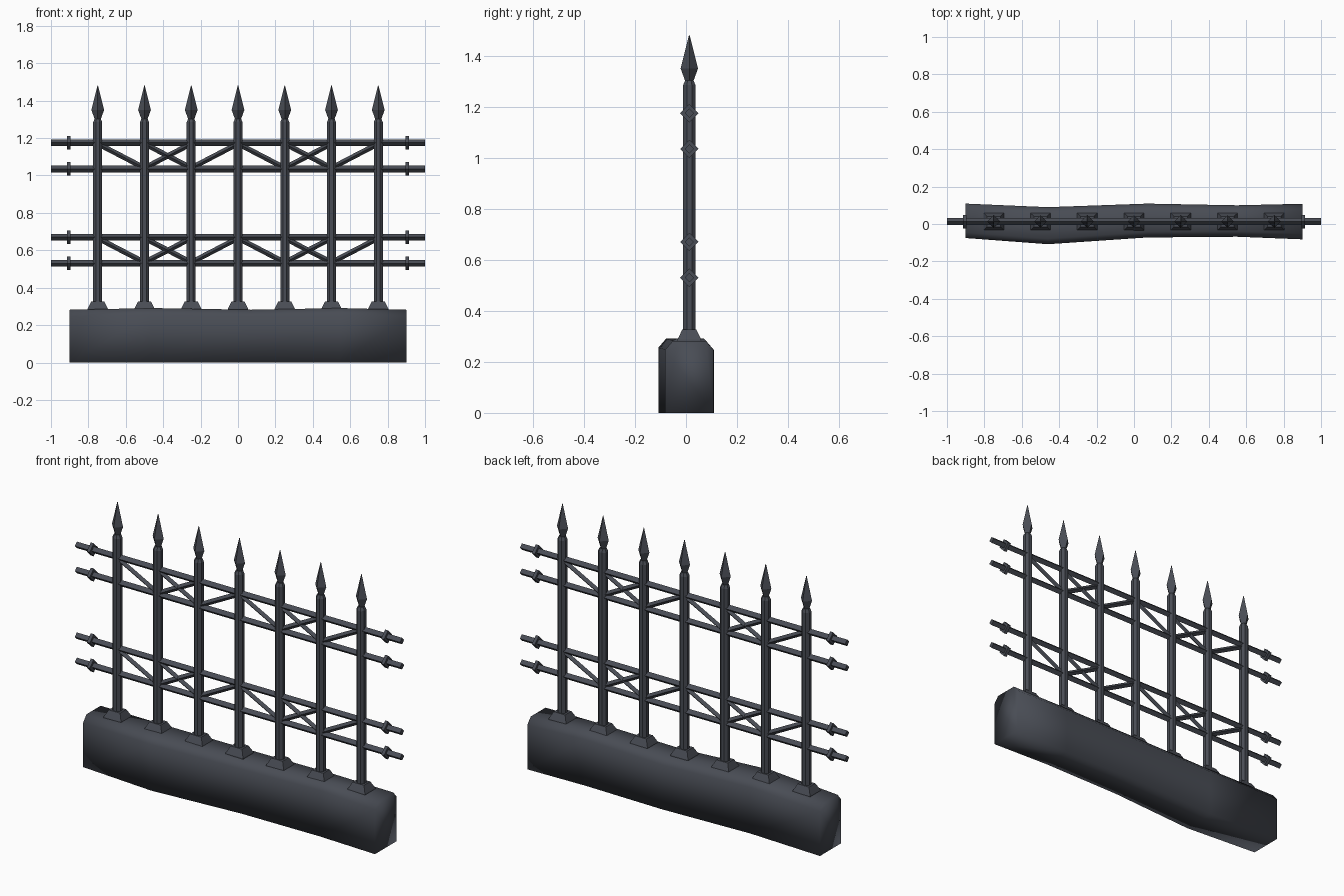
import bpy, bmesh, math
from mathutils import Vector

if "Cube" in bpy.data.objects:
    bpy.data.objects.remove(bpy.data.objects["Cube"])

iron = bpy.data.materials.new("dark_grey_iron")
iron.diffuse_color = (0.066, 0.073, 0.09, 1)
iron.use_nodes = True
iron.node_tree.nodes["Principled BSDF"].inputs["Base Color"].default_value = iron.diffuse_color
YC = 0.013  # depth position of the ironwork


def finish(name, bm, smooth=None):
    bmesh.ops.recalc_face_normals(bm, faces=bm.faces)
    me = bpy.data.meshes.new(name)
    bm.to_mesh(me)
    bm.free()
    me.materials.append(iron)
    ob = bpy.data.objects.new(name, me)
    bpy.context.collection.objects.link(ob)
    if smooth is not None:
        for p in me.polygons:
            p.use_smooth = smooth
    return ob


def skin(bm, rings):
    """Bridge equal-length rings of points and cap both ends."""
    vs = [[bm.verts.new(p) for p in r] for r in rings]
    n = len(vs[0])
    for a, b in zip(vs, vs[1:]):
        for i in range(n):
            j = (i + 1) % n
            bm.faces.new((a[i], a[j], b[j], b[i]))
    bm.faces.new(vs[0][::-1])
    bm.faces.new(vs[-1])


def lathe(name, x, profile, n, phase):
    bm = bmesh.new()
    skin(bm, [[(x + r * math.cos(phase + i * math.tau / n),
                YC + r * math.sin(phase + i * math.tau / n), z)
               for i in range(n)] for r, z in profile])
    return finish(name, bm)


def bar(name, a, b, radii):
    """Diamond-section bar in the fence plane; radii = [(t, r), ...]."""
    a, b = Vector((a[0], YC, a[1])), Vector((b[0], YC, b[1]))
    d = (b - a).normalized()
    side = Vector((0, 1, 0))
    up = side.cross(d)
    bm = bmesh.new()
    skin(bm, [[a.lerp(b, t) + r * v for v in (side, up, -side, -up)] for t, r in radii])
    return finish(name, bm)


# uneven low wall: x, front y, back y, top z
bm = bmesh.new()
skin(bm, [[(x, f, 0), (x, f, t - 0.035), (x, f + 0.03, t), (x, b - 0.03, t),
           (x, b, t - 0.035), (x, b, 0)]
          for x, f, b, t in ((-0.9, -0.075, 0.109, 0.282), (-0.46, -0.108, 0.09, 0.291),
                             (0.07, -0.072, 0.109, 0.282), (0.55, -0.068, 0.1, 0.291),
                             (0.9, -0.082, 0.108, 0.282))])
finish("stone_base", bm, True)

# posts with feet and spear tips
xs = [-0.75 + 0.25 * i for i in range(7)]
for x in xs:
    lathe("post", x, [(0.026, 0.28), (0.026, 1.285), (0.018, 1.303)], 8, math.pi / 8)
    lathe("spear_tip", x, [(0.014, 1.295), (0.034, 1.35), (0.0015, 1.48)], 4, 0)
    bm = bmesh.new()
    skin(bm, [[(x + sx * h, YC + sy * w, z) for sx, sy in ((-1, -1), (1, -1), (1, 1), (-1, 1))]
              for h, w, z in ((0.056, 0.048, 0.265), (0.054, 0.046, 0.288), (0.035, 0.028, 0.326))])
    finish("post_foot", bm)

# rails, end collars and V braces for the lower and upper bands
for lo, hi in ((0.53, 0.67), (1.035, 1.175)):
    for z in (lo, hi):
        bar("rail", (-1, z), (1, z), [(0, 0.018), (1, 0.018)])
        for s in (-1, 1):
            bar("rail_collar", (s * 0.905 - 0.009, z), (s * 0.905 + 0.009, z),
                [(0, 0.036), (1, 0.036)])
    for start in (0, 1, 3, 4):
        x0 = xs[start]
        bar("brace", (x0, hi - 0.005), (x0 + 0.25, lo + 0.005), [(0, 0.014), (1, 0.014)])
        bar("brace", (x0 + 0.25, lo + 0.005), (x0 + 0.5, hi - 0.005), [(0, 0.014), (1, 0.014)])
